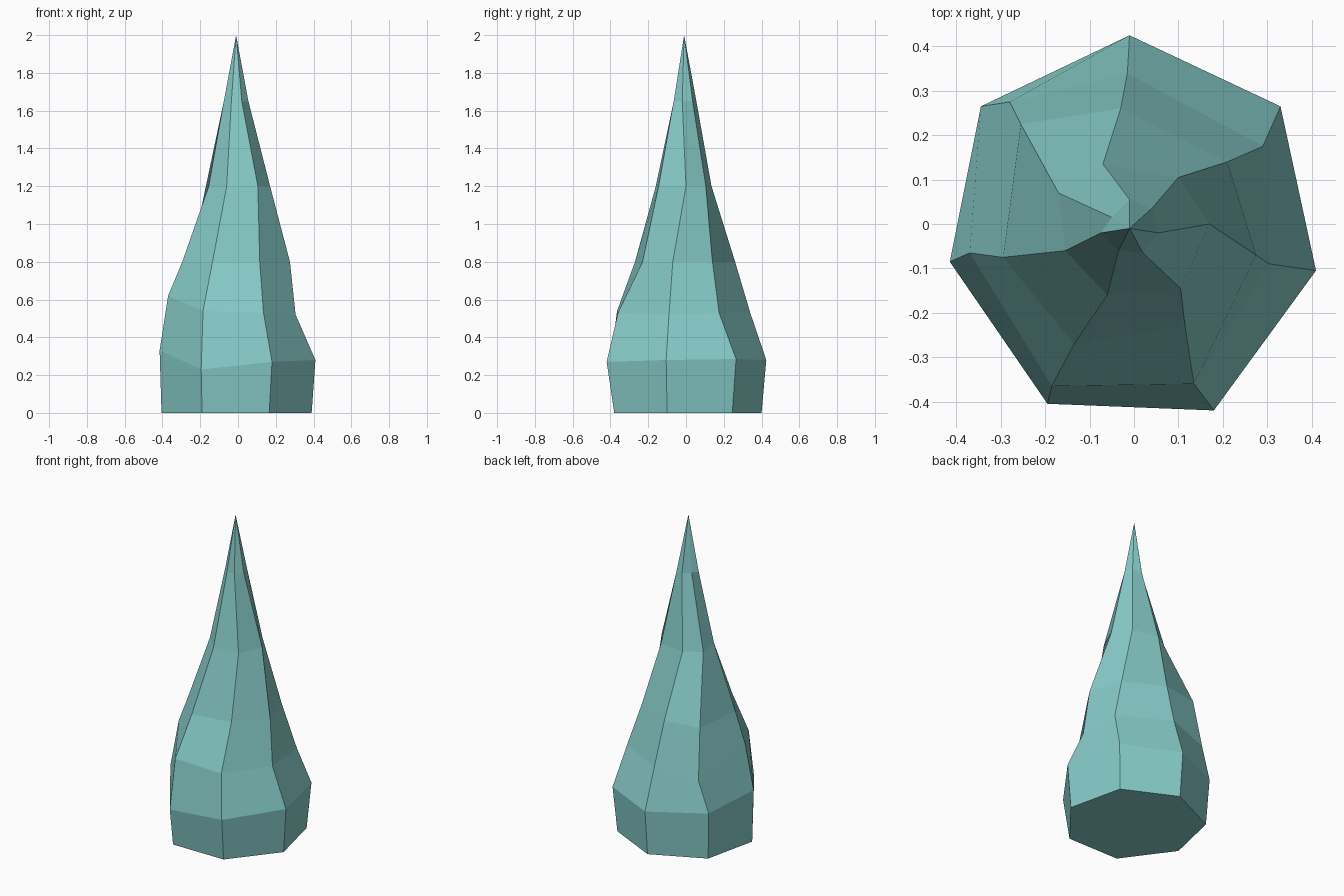
import bpy
import bmesh

if "Cube" in bpy.data.objects:
    bpy.data.objects.remove(bpy.data.objects["Cube"])

# Seven irregular ridges, each listed from foot to shoulder to tip as (x, y)
RIDGES = [
    [(.39, -.10), (.41, -.105), (.305, -.09), (.275, -.07), (.17, 0), (.055, -.02)],
    [(.31, .245), (.33, .265), (.29, .175), (.21, .14), (.10, .105), (.04, .035)],
    [(-.01, .40), (-.01, .425), (-.015, .34), (-.03, .26), (-.07, .135), (-.01, .055)],
    [(-.33, .25), (-.345, .265), (-.28, .275), (-.255, .225), (-.17, .07), (-.05, .015)],
    [(-.405, -.085), (-.415, -.085), (-.37, -.065), (-.295, -.075), (-.155, -.06), (-.075, -.02)],
    [(-.19, -.38), (-.195, -.405), (-.185, -.365), (-.135, -.27), (-.06, -.16), (-.035, -.06)],
    [(.165, -.38), (.18, -.42), (.135, -.36), (.115, -.23), (.105, -.145), (.02, -.065)],
]
# Ring heights; the lower two rings wander from ridge to ridge
SHOULDER = [.28, .285, .28, .295, .33, .23, .27]
WAIST = [.52, .53, .53, .49, .62, .54, .53]
APEX = (-.01, -.01, 2.0)

bm = bmesh.new()
columns = []
for ridge, low, mid in zip(RIDGES, SHOULDER, WAIST):
    heights = (0, low, mid, .8, 1.2, 1.65)
    columns.append([bm.verts.new((x, y, z)) for (x, y), z in zip(ridge, heights)])
tip = bm.verts.new(APEX)

# Facets between neighbouring ridges, pointed tip and flat underside
for i, a in enumerate(columns):
    b = columns[(i + 1) % len(columns)]
    for k in range(len(a) - 1):
        bm.faces.new((a[k], b[k], b[k + 1], a[k + 1]))
    bm.faces.new((a[-1], b[-1], tip))
bm.faces.new([c[0] for c in reversed(columns)])
bmesh.ops.recalc_face_normals(bm, faces=bm.faces[:])

mesh = bpy.data.meshes.new("crystal_spike")
bm.to_mesh(mesh)
bm.free()
spike = bpy.data.objects.new("crystal_spike", mesh)
bpy.context.collection.objects.link(spike)

# Pale teal colour
teal = bpy.data.materials.new("pale_teal")
teal.diffuse_color = (.24, .6, .58, 1)
teal.use_nodes = True
teal.node_tree.nodes["Principled BSDF"].inputs["Base Color"].default_value = teal.diffuse_color
mesh.materials.append(teal)
